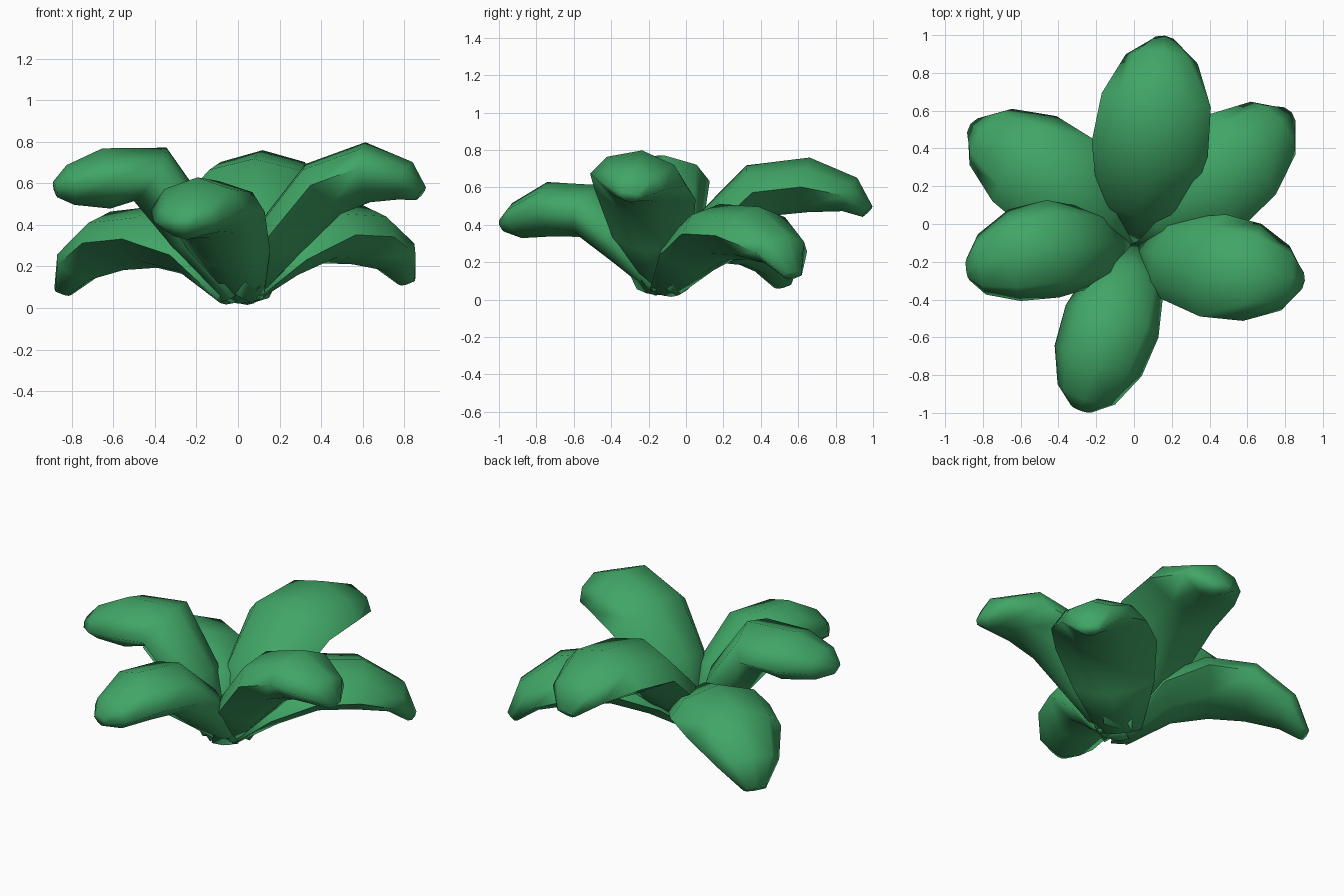
import bpy, bmesh
from mathutils import Vector, Matrix

if "Cube" in bpy.data.objects:
    bpy.data.objects.remove(bpy.data.objects["Cube"])

green = bpy.data.materials.new("leaf green")
green.diffuse_color = (0.052, 0.38, 0.132, 1)
green.use_nodes = True
green.node_tree.nodes["Principled BSDF"].inputs["Base Color"].default_value = green.diffuse_color

# Shared leaf shape: position along the leaf, width and half thickness at each ring
ALONG = (0, .2, .45, .70, .91, 1)
WIDTH = (.42, .80, 1, .94, .62, .22)
THICK = (.05, .13, .155, .15, .10, .04)
SECTION = ((1, -.05), (.70, .62), (0, 1), (-.70, .62),
           (-1, -.05), (-.45, -.75), (0, -.95), (.45, -.75))


def leaf(name, base, tip, heights, half_width, bow=0, roll=0):
    """Fleshy leaf: eight-sided rings lofted along an arching centre line."""
    b, t = Vector((*base, 0)), Vector((*tip, 0))
    side = (t - b).cross(Vector((0, 0, 1))).normalized()
    path = [b.lerp(t, s) + side * bow * 4 * s * (1 - s) + Vector((0, 0, z))
            for s, z in zip(ALONG, heights)]
    bm = bmesh.new()
    rings = []
    for i, p in enumerate(path):
        tangent = path[min(i + 1, 5)] - path[max(i - 1, 0)]
        turn = Matrix.Rotation(roll, 3, tangent)
        normal = turn @ side.cross(tangent).normalized()
        across = turn @ side
        ring = []
        for u, v in SECTION:
            q = p + across * u * half_width * WIDTH[i] + normal * v * THICK[i]
            q.z = max(q.z, 0)
            ring.append(bm.verts.new(q))
        rings.append(ring)
    for r, s in zip(rings, rings[1:]):
        for k in range(8):
            n = (k + 1) % 8
            bm.faces.new((r[k], r[n], s[n], s[k]))
    bm.faces.new(rings[0])
    bm.faces.new(rings[-1])
    bmesh.ops.recalc_face_normals(bm, faces=bm.faces)
    me = bpy.data.meshes.new(name)
    bm.to_mesh(me)
    bm.free()
    me.materials.append(green)
    ob = bpy.data.objects.new(name, me)
    bpy.context.collection.objects.link(ob)
    bpy.ops.object.select_all(action='DESELECT')
    ob.select_set(True)
    bpy.context.view_layer.objects.active = ob
    bpy.ops.object.shade_smooth_by_angle(angle=1.6)


# Four raised leaves
leaf("back_leaf", (.02, -.08), (.16, .97), (.05, .34, .58, .61, .56, .47), .31)
leaf("front_leaf", (.02, -.13), (-.28, -.98), (.05, .28, .47, .48, .42, .40), .26)
leaf("right_front_leaf", (.03, -.15), (.88, -.30), (.05, .33, .57, .65, .61, .55), .28, 0, -.12)
leaf("left_front_leaf", (-.04, -.13), (-.88, -.24), (.05, .36, .64, .62, .59, .57), .26, .05)
# Two low drooping leaves
leaf("right_back_leaf", (.02, -.10), (.81, .57), (.05, .24, .36, .35, .26, .13), .295)
leaf("left_back_leaf", (-.03, -.10), (-.84, .51), (.05, .26, .34, .32, .21, .08), .30, .03)
